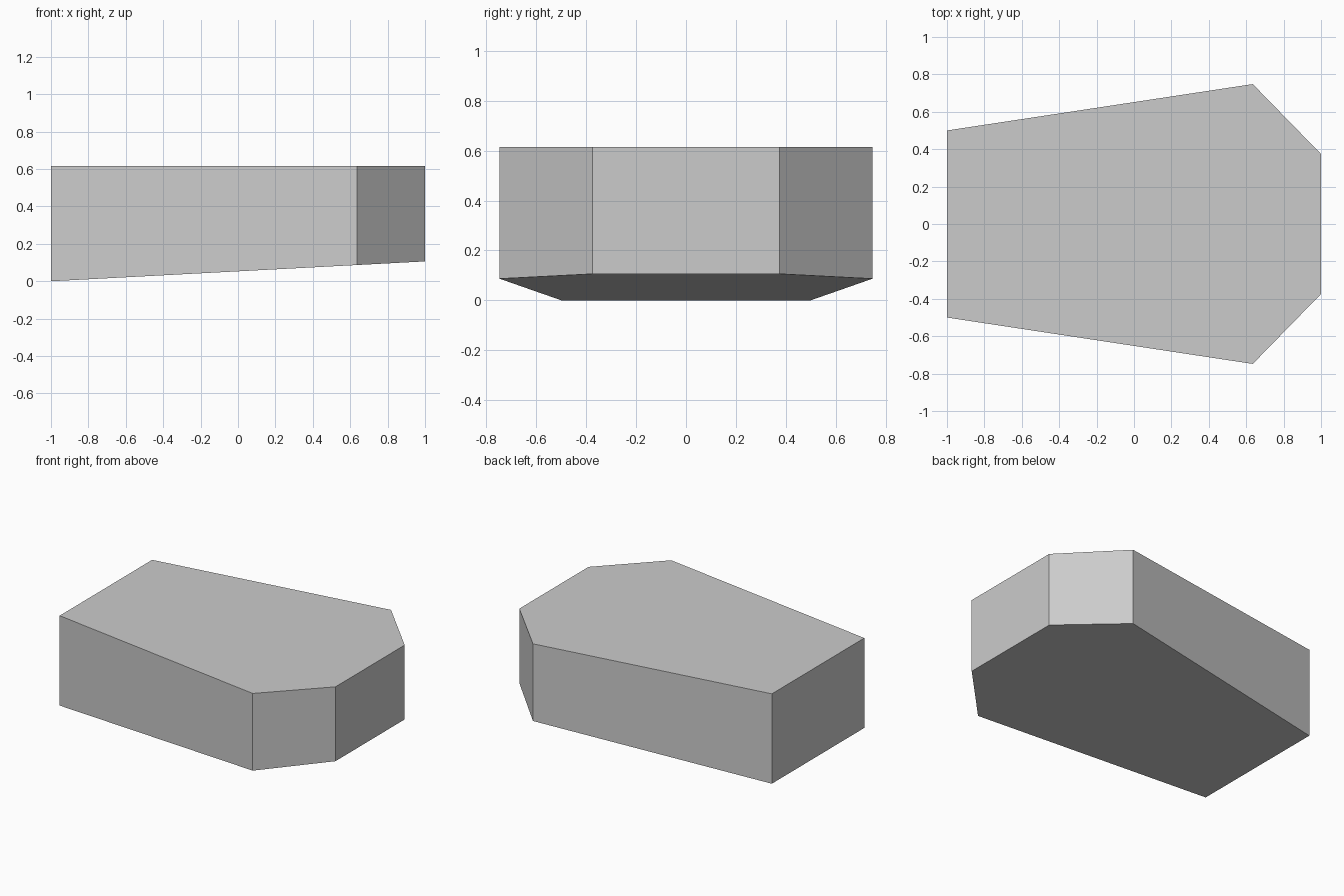
import bpy
import bmesh

cube = bpy.data.objects.get("Cube")
if cube:
    bpy.data.objects.remove(cube, do_unlink=True)

TOP = 0.615

# Plain grey material
grey = bpy.data.materials.new("light_grey")
grey.use_nodes = True
color = (0.6, 0.6, 0.6, 1.0)
grey.diffuse_color = color
grey.node_tree.nodes["Principled BSDF"].inputs["Base Color"].default_value = color

# Half outline, mirrored across y = 0
half = [(-1.0, -0.5), (0.635, -0.748), (1.0, -0.374)]
outline = half + [(x, -y) for x, y in reversed(half)]


def underside(x):
    """Height of the sloping underside."""
    return 0.053 * (x + 1.0)


# Tapered block: flat top, sloping bottom, upright walls
bm = bmesh.new()
upper = [bm.verts.new((x, y, TOP)) for x, y in outline]
lower = [bm.verts.new((x, y, underside(x))) for x, y in outline]
bm.faces.new(upper)
bm.faces.new(lower[::-1])
for i in range(len(outline)):
    j = (i + 1) % len(outline)
    bm.faces.new((lower[i], lower[j], upper[j], upper[i]))
bmesh.ops.recalc_face_normals(bm, faces=bm.faces)

mesh = bpy.data.meshes.new("tapered_block")
bm.to_mesh(mesh)
bm.free()
mesh.materials.append(grey)
block = bpy.data.objects.new("tapered_block", mesh)
bpy.context.collection.objects.link(block)
